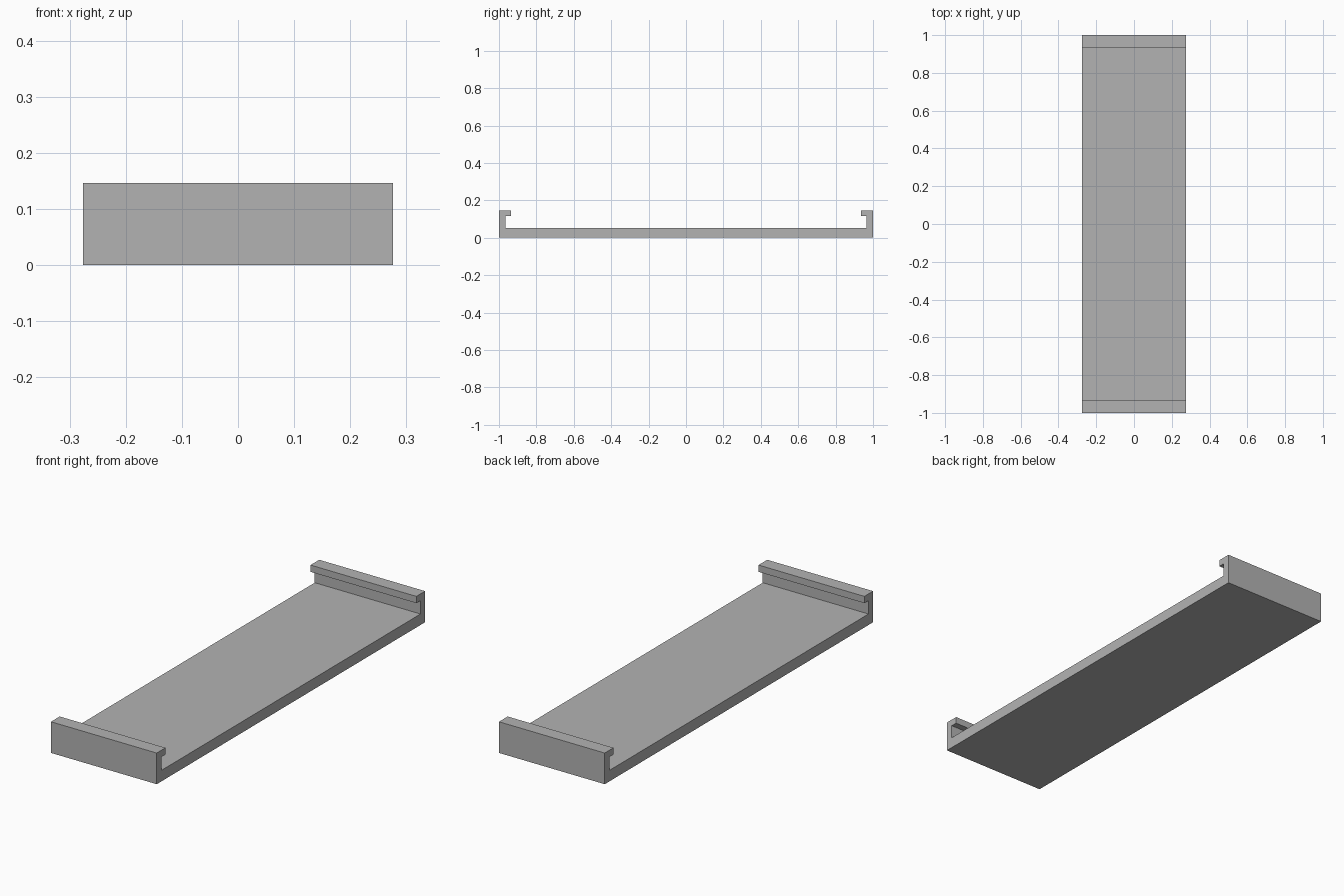
import bpy
import bmesh

# Remove the default cube
cube = bpy.data.objects.get("Cube")
if cube:
    bpy.data.objects.remove(cube, do_unlink=True)

HALF_WIDTH = 0.276
HALF_LENGTH = 1.0
HEIGHT = 0.147
FLOOR_TOP = 0.052
LIP_UNDERSIDE = 0.115
WALL_INNER = 0.966
LIP_INNER = 0.935

# Plain grey material
grey = bpy.data.materials.new("plain_grey")
grey.use_nodes = True
colour = (0.45, 0.45, 0.45, 1.0)
grey.diffuse_color = colour
grey.node_tree.nodes["Principled BSDF"].inputs["Base Color"].default_value = colour

# Half of the channel section, from the bottom edge up round the hooked lip
half = [
    (HALF_LENGTH, 0.0),
    (HALF_LENGTH, HEIGHT),
    (LIP_INNER, HEIGHT),
    (LIP_INNER, LIP_UNDERSIDE),
    (WALL_INNER, LIP_UNDERSIDE),
    (WALL_INNER, FLOOR_TOP),
]
section = half + [(-y, z) for y, z in reversed(half)]

# Tray with hooked ends: the section extruded across the width
bm = bmesh.new()
side = bm.faces.new([bm.verts.new((-HALF_WIDTH, y, z)) for y, z in section])
extruded = bmesh.ops.extrude_face_region(bm, geom=[side], use_keep_orig=True)
moved = [v for v in extruded["geom"] if isinstance(v, bmesh.types.BMVert)]
bmesh.ops.translate(bm, verts=moved, vec=(2 * HALF_WIDTH, 0, 0))
bmesh.ops.recalc_face_normals(bm, faces=bm.faces)

mesh = bpy.data.meshes.new("hooked_tray")
bm.to_mesh(mesh)
bm.free()
mesh.materials.append(grey)
tray = bpy.data.objects.new("hooked_tray", mesh)
bpy.context.collection.objects.link(tray)
